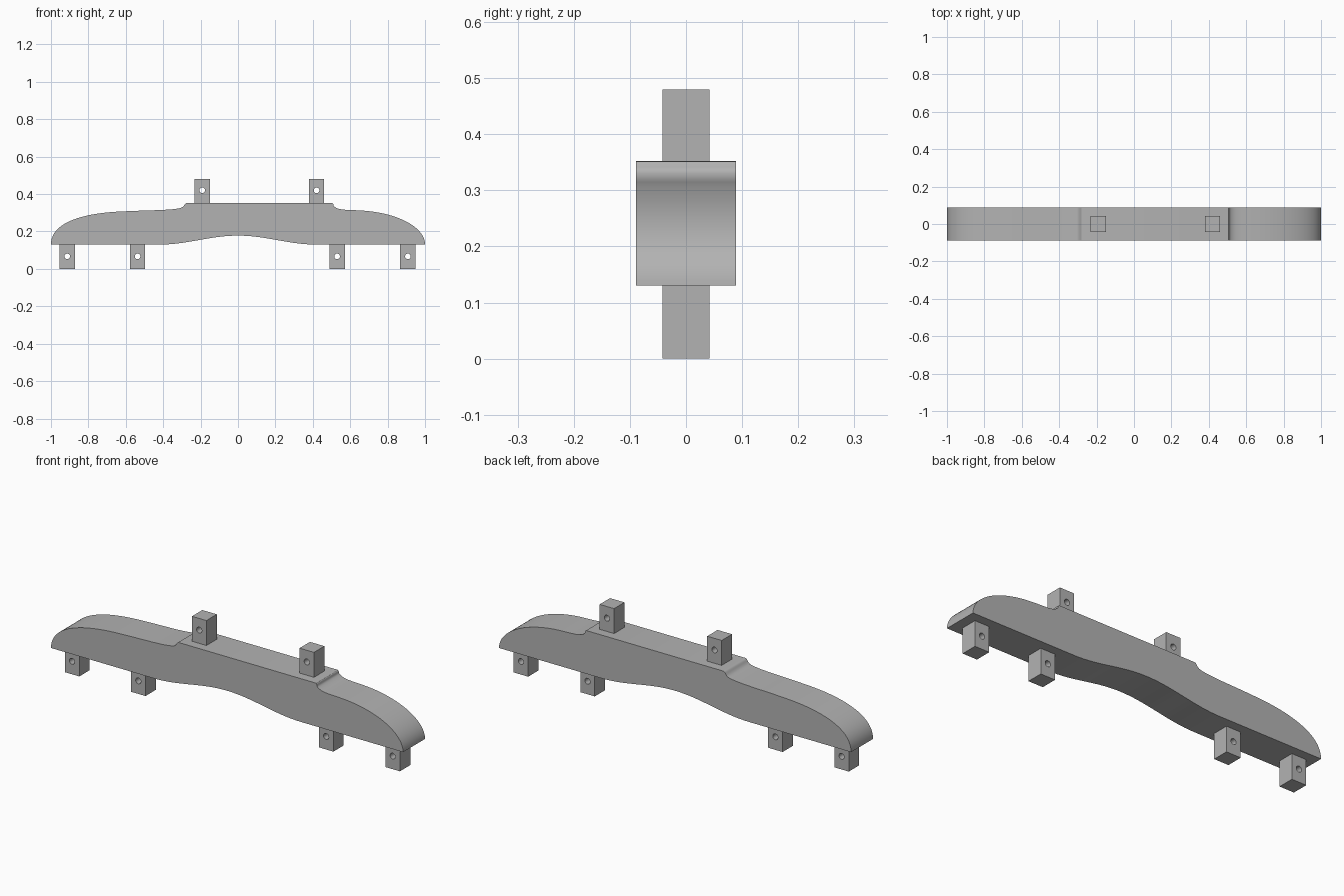
import bpy
import bmesh
import math

cube = bpy.data.objects.get("Cube")
if cube:
    bpy.data.objects.remove(cube)

grey = bpy.data.materials.new("mid grey")
grey.use_nodes = True
grey.diffuse_color = (0.45, 0.45, 0.45, 1)
grey.node_tree.nodes["Principled BSDF"].inputs["Base Color"].default_value = (0.45, 0.45, 0.45, 1)


def bezier(a, b, c, d, steps=16):
    """Points along a cubic segment, leaving out its last point."""
    pts = []
    for i in range(steps):
        t = i / steps
        u = 1 - t
        w = (u**3, 3 * u * u * t, 3 * u * t * t, t**3)
        pts.append(tuple(sum(k * p[n] for k, p in zip(w, (a, b, c, d))) for n in (0, 1)))
    return pts


def slab(name, outlines, half_depth):
    """Extrude closed x-z outlines along y; inner outlines become holes."""
    curve = bpy.data.curves.new(name, "CURVE")
    curve.dimensions = "2D"
    curve.fill_mode = "BOTH"
    curve.extrude = half_depth
    for pts in outlines:
        spline = curve.splines.new("POLY")
        spline.points.add(len(pts) - 1)
        for point, (x, z) in zip(spline.points, pts):
            point.co = (x, z, 0, 1)
        spline.use_cyclic_u = True
    temp = bpy.data.objects.new(name + " outline", curve)
    bpy.context.collection.objects.link(temp)
    bpy.context.view_layer.update()
    graph = bpy.context.evaluated_depsgraph_get()
    mesh = bpy.data.meshes.new_from_object(temp.evaluated_get(graph))
    bpy.data.objects.remove(temp)

    # Stand the slab upright and close its seams
    bm = bmesh.new()
    bm.from_mesh(mesh)
    for v in bm.verts:
        v.co = (v.co.x, -v.co.z, v.co.y)
    bmesh.ops.remove_doubles(bm, verts=bm.verts, dist=0.0001)
    bmesh.ops.recalc_face_normals(bm, faces=bm.faces)
    bm.to_mesh(mesh)
    bm.free()
    mesh.materials.clear()
    mesh.materials.append(grey)
    obj = bpy.data.objects.new(name, mesh)
    bpy.context.collection.objects.link(obj)
    bpy.ops.object.select_all(action="DESELECT")
    obj.select_set(True)
    bpy.context.view_layer.objects.active = obj
    bpy.ops.object.shade_smooth_by_angle(angle=math.radians(25))
    return obj


# Curved beam: domed ends, raised deck and arched underside
base, deck, half_arch = 0.13, 0.352, 0.42
profile = bezier((-1, base), (-1, 0.26), (-0.8, 0.302), (-0.6, 0.308), 24)
profile += bezier((-0.6, 0.308), (-0.5, 0.314), (-0.31, 0.312), (-0.295, 0.332))
profile += bezier((-0.295, 0.332), (-0.285, 0.34), (-0.285, deck), (-0.272, deck), 6)
profile += [(-0.272, deck)]
profile += bezier((0.502, deck), (0.513, deck), (0.508, 0.34), (0.514, 0.334), 6)
profile += bezier((0.514, 0.334), (0.54, 0.312), (0.58, 0.317), (0.66, 0.312))
profile += bezier((0.66, 0.312), (0.86, 0.3), (1, 0.22), (1, base), 24)
profile += [(1, base)]
for i in range(33):
    x = half_arch * (1 - i / 16)
    profile.append((x, base + 0.024 * (1 + math.cos(math.pi * x / half_arch))))
slab("beam", [profile], 0.089)


def lug(name, x, bottom, top, hole_z):
    """Square mounting block with a pin hole running front to back."""
    w = 0.041
    box = [(x - w, bottom), (x + w, bottom), (x + w, top), (x - w, top)]
    ring = [(x + 0.015 * math.cos(a), hole_z + 0.015 * math.sin(a))
            for a in (math.tau * i / 24 for i in range(24))]
    slab(name, [box, ring], 0.042)


# Lugs on the deck and under the beam
lug("upper_right_lug", -0.191, deck, 0.48, 0.42)
lug("upper_left_lug", 0.42, deck, 0.48, 0.42)
lug("lower_outer_right_lug", -0.913, 0, base, 0.067)
lug("lower_inner_right_lug", -0.537, 0, base, 0.067)
lug("lower_inner_left_lug", 0.53, 0, base, 0.067)
lug("lower_outer_left_lug", 0.908, 0, base, 0.067)
